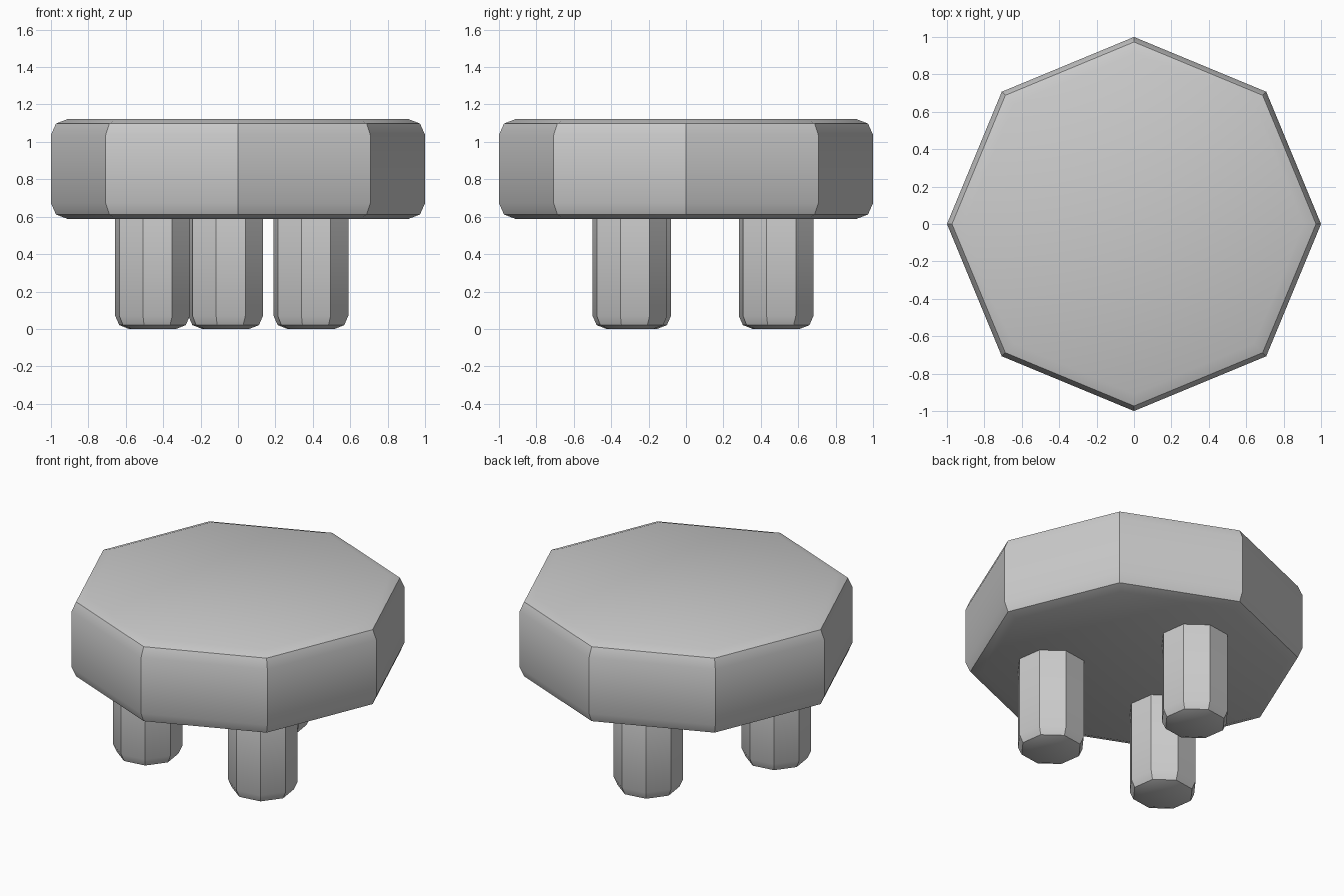
import bpy
from math import radians

if "Cube" in bpy.data.objects:
    bpy.data.objects.remove(bpy.data.objects["Cube"])


def octagon_block(name, x, y, z0, z1, radius, turn, bevel):
    """Eight-sided block with softened top and bottom rims."""
    bpy.ops.mesh.primitive_cylinder_add(
        vertices=8, radius=radius, depth=z1 - z0,
        location=(x, y, (z0 + z1) / 2), rotation=(0, 0, radians(turn)))
    obj = bpy.context.object
    obj.name = name
    # Angle limit keeps the 45 degree vertical corners sharp
    mod = obj.modifiers.new("Rim bevel", 'BEVEL')
    mod.width = bevel
    mod.segments = 2
    mod.limit_method = 'ANGLE'
    mod.angle_limit = radians(60)
    bpy.ops.object.modifier_apply(modifier=mod.name)
    bpy.ops.object.shade_smooth_by_angle(angle=radians(30))
    return obj


# Thick seat
octagon_block("seat", 0, 0, 0.587, 1.123, 1.0, 0, 0.085)

# Three stubby legs, tucked slightly into the seat
legs = {
    "left_leg": (-0.457, -0.28),
    "right_leg": (0.39, -0.30),
    "back_leg": (-0.066, 0.482),
}
for name, (x, y) in legs.items():
    octagon_block(name, x, y, 0.0, 0.70, 0.206, -14.3, 0.07)
